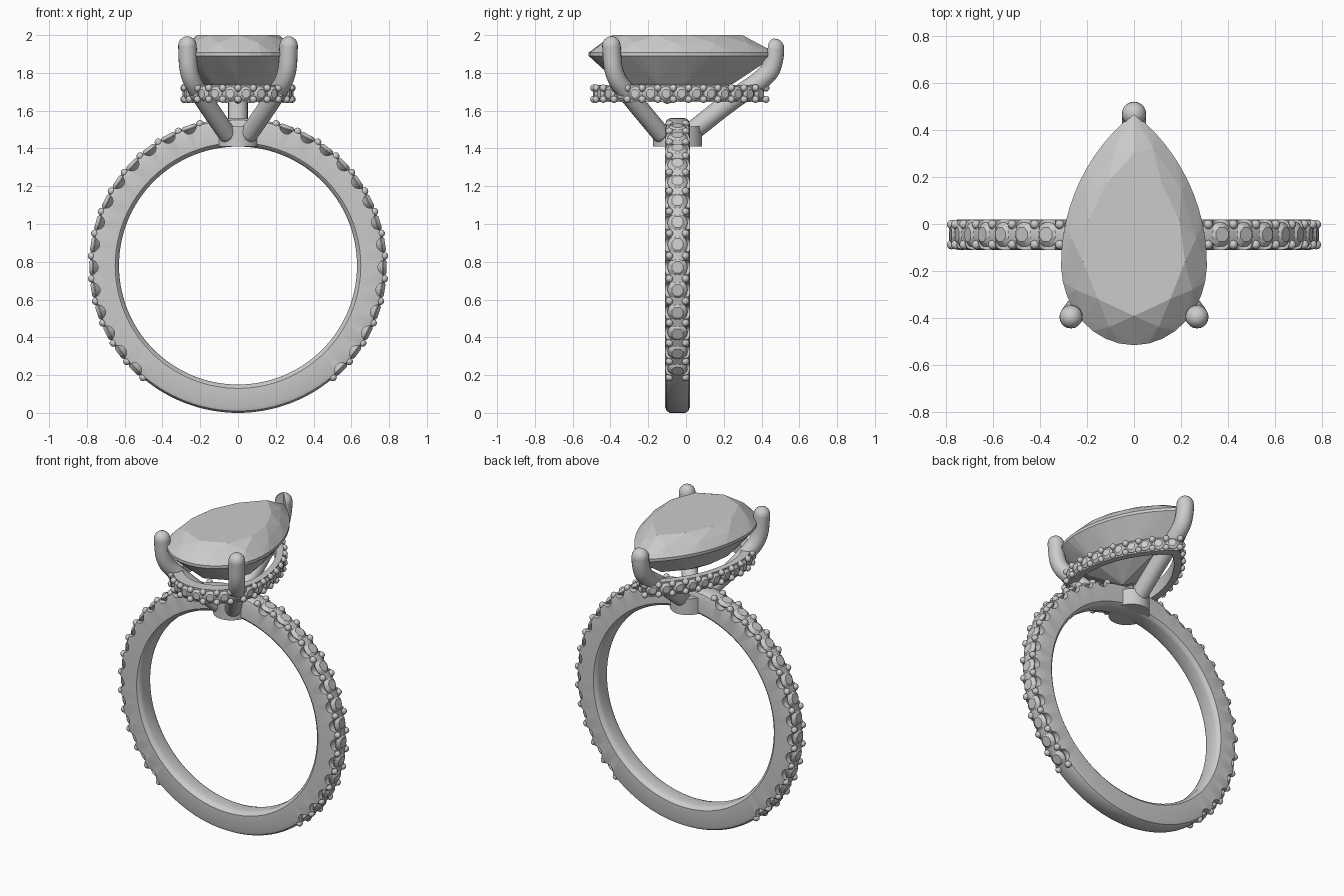
import bpy, bmesh, math
from mathutils import Vector, Matrix

if "Cube" in bpy.data.objects:
    bpy.data.objects.remove(bpy.data.objects["Cube"])

CZ, CY = 0.78, -0.045          # ring centre height and depth


def finish(bm, name, smooth=None):
    bmesh.ops.recalc_face_normals(bm, faces=bm.faces)
    me = bpy.data.meshes.new(name)
    bm.to_mesh(me)
    bm.free()
    ob = bpy.data.objects.new(name, me)
    bpy.context.collection.objects.link(ob)
    if smooth:
        shade(ob, smooth)
    return ob


def shade(ob, angle):
    bpy.ops.object.select_all(action='DESELECT')
    ob.select_set(True)
    bpy.context.view_layer.objects.active = ob
    bpy.ops.object.shade_smooth_by_angle(angle=math.radians(angle))


def cut(ob, cutter, angle):
    m = ob.modifiers.new("cut", 'BOOLEAN')
    m.object, m.operation, m.solver = cutter, 'DIFFERENCE', 'EXACT'
    bpy.ops.object.select_all(action='DESELECT')
    bpy.context.view_layer.objects.active = ob
    ob.select_set(True)
    bpy.ops.object.modifier_apply(modifier=m.name)
    bpy.data.objects.remove(cutter)
    shade(ob, angle)


def loft(bm, rings, closed=False):
    rows = [[bm.verts.new(p) for p in r] for r in rings]
    n = len(rows[0])
    pairs = list(zip(rows, rows[1:])) + ([(rows[-1], rows[0])] if closed else [])
    for a, b in pairs:
        for i in range(n):
            bm.faces.new((a[i], a[(i + 1) % n], b[(i + 1) % n], b[i]))
    if not closed:
        bm.faces.new(rows[0])
        bm.faces.new(rows[-1])


def hull(bm, pts):
    verts = [bm.verts.new(p) for p in pts]
    bmesh.ops.convex_hull(bm, input=verts)


def circle(r, n, z, off=0.0):
    return [Vector((r * math.cos((i + off) * math.tau / n),
                    r * math.sin((i + off) * math.tau / n), z)) for i in range(n)]


def pear(n, off=0.0):
    """n evenly spaced points round the pear outline, from the round end."""
    half = [(0.31 * math.sin(a), -0.17 - 0.345 * math.cos(a))
            for a in (i * math.pi / 120 for i in range(60))]
    R = 0.816
    end = math.asin(0.64 / R)
    half += [(0.31 - R + R * math.cos(end * i / 60), -0.17 + R * math.sin(end * i / 60))
             for i in range(60)] + [(0, 0.47)]
    line = half + [(-x, y) for x, y in half[-2::-1]]
    acc = [0]
    for a, b in zip(line, line[1:]):
        acc.append(acc[-1] + math.dist(a, b))
    out, j = [], 0
    for i in range(n):
        s = (i + off) / n * acc[-1]
        while acc[j + 1] < s:
            j += 1
        t = (s - acc[j]) / (acc[j + 1] - acc[j])
        out.append(Vector(line[j]).lerp(Vector(line[j + 1]), t))
    return out


def pear_ring(n, s, z, off=0.0, cy=-0.1):
    return [Vector((p.x * s, cy + (p.y - cy) * s, z)) for p in pear(n, off)]


def small_stones(name, spots, r):
    """Round brilliants at (position, outward normal)."""
    bm = bmesh.new()
    for p, n in spots:
        m = Matrix.Translation(p) @ n.to_track_quat('Z', 'Y').to_matrix().to_4x4()
        pts = (circle(r * 0.62, 8, r * 0.36, 0.5) + circle(r, 16, 0.04 * r)
               + circle(r, 16, -0.04 * r) + [Vector((0, 0, -r * 0.85))])
        hull(bm, [m @ q for q in pts])
    return finish(bm, name)


def beads(name, spots, r):
    bm = bmesh.new()
    for p in spots:
        bmesh.ops.create_uvsphere(bm, u_segments=12, v_segments=8, radius=r,
                                  matrix=Matrix.Translation(p))
    return finish(bm, name, 60)


def prong(name, pts, r):
    """Round-ended rod swept along a smoothed path."""
    pts = [Vector(p) for p in pts]
    for _ in range(3):
        new = [pts[0]]
        for a, b in zip(pts, pts[1:]):
            new += [a.lerp(b, 0.25), a.lerp(b, 0.75)]
        pts = new + [pts[-1]]
    t0, t1 = (pts[1] - pts[0]).normalized(), (pts[-1] - pts[-2]).normalized()
    caps = [math.radians(a) for a in (20, 40, 60, 78)]
    path = [(pts[0] - t0 * r * math.sin(a), t0, r * math.cos(a)) for a in reversed(caps)]
    for i, p in enumerate(pts):
        t = pts[min(i + 1, len(pts) - 1)] - pts[max(i - 1, 0)]
        path.append((p, t.normalized(), r))
    path += [(pts[-1] + t1 * r * math.sin(a), t1, r * math.cos(a)) for a in caps]
    rings = []
    for p, t, rad in path:
        u = t.cross(Vector((1, 0, 0))).normalized()
        v = t.cross(u)
        rings.append([p + u * c.x + v * c.y for c in circle(rad, 20, 0)])
    bm = bmesh.new()
    loft(bm, rings)
    return finish(bm, name, 50)


def on_ring(deg, r, dy=0.0):
    a = math.radians(deg)
    return Vector((r * math.cos(a), CY + dy, CZ + r * math.sin(a)))


# Band: rounded rectangular section turned round the finger hole
half = [(0.63, 0.035), (0.635, 0.052), (0.65, 0.065), (0.75, 0.065), (0.77, 0.058), (0.78, 0.04)]
section = half + [(r, -y) for r, y in reversed(half)]
bm = bmesh.new()
loft(bm, [[on_ring(i * 360 / 144, r, y) for r, y in section] for i in range(144)], closed=True)
band = finish(bm, "band")

# Scallops under each band stone
right = [-0.7 + 8.9 * k for k in range(-5, 9)]
angles = right + [180 - a for a in right]
bm = bmesh.new()
for a in angles:
    bmesh.ops.create_cone(bm, cap_ends=True, segments=20, radius1=0.038, radius2=0.038, depth=0.3,
                          matrix=Matrix.Translation(on_ring(a, 0.779)) @ Matrix.Rotation(math.pi / 2, 4, 'X'))
cut(band, finish(bm, "scallop_cutter"), 35)

# Band stones and their beads
small_stones("band_stones", [(on_ring(a, 0.768), on_ring(a, 1) - on_ring(a, 0)) for a in angles], 0.053)
gaps = [-0.7 + 8.9 * (k - 0.5) for k in range(-5, 10)]
beads("band_beads", [on_ring(a, 0.777, dy) for g in gaps for a in (g, 180 - g)
                     for dy in (-0.043, 0.043)], 0.02)

# Seat joining head and band
bm = bmesh.new()
loft(bm, [[Vector((p.x * 0.115, CY + p.y * 0.13, z)) for p in circle(1, 48, 0)] for z in (1.41, 1.515)])
finish(bm, "seat", 40)

# Centre pear stone
bm = bmesh.new()
hull(bm, pear_ring(10, 0.7, 2.0) + pear_ring(10, 0.87, 1.96, 0.5) + pear_ring(40, 1, 1.908)
     + pear_ring(40, 1, 1.89) + pear_ring(10, 0.62, 1.745) + [Vector((0, -0.1, 1.635))])
finish(bm, "centre_stone")

# Claws: a mirrored pair at the round end and a notched one at the point
for side, sx in (("left", -1), ("right", 1)):
    prong(side + "_claw", [(sx * 0.06, -0.135, 1.48), (sx * 0.205, -0.31, 1.69),
                           (sx * 0.262, -0.385, 1.79), (sx * 0.268, -0.395, 1.945)], 0.049)
point = prong("point_claw", [(0, 0.045, 1.5), (0, 0.24, 1.655), (0, 0.435, 1.785),
                             (0, 0.465, 1.87), (0, 0.468, 1.93)], 0.052)
bm = bmesh.new()
loft(bm, [pear_ring(40, 0.99, 1.89), pear_ring(40, 0.99, 2.1)])
cut(point, finish(bm, "notch_cutter"), 40)

# Hidden halo: pear rail set with outward-facing stones
def halo(n, s, z, off=0.0):
    return [Vector((p.x * s, p.y * s - 0.012, z)) for p in pear(n, off)]

bm = bmesh.new()
loft(bm, [halo(96, s, z) for s, z in ((0.9, 1.645), (0.9, 1.735), (0.76, 1.735), (0.76, 1.645))], closed=True)
finish(bm, "halo_rail", 40)
N = 28
fine = halo(N * 8, 0.905, 1.69)
spots = []
for i in range(N):
    k = i * 8 + 4
    t = fine[(k + 1) % len(fine)] - fine[k - 1]
    spots.append((fine[k], Vector((t.y, -t.x, 0)).normalized()))
small_stones("halo_stones", spots, 0.038)
beads("halo_beads", halo(N, 0.925, 1.66) + halo(N, 0.925, 1.72), 0.019)
